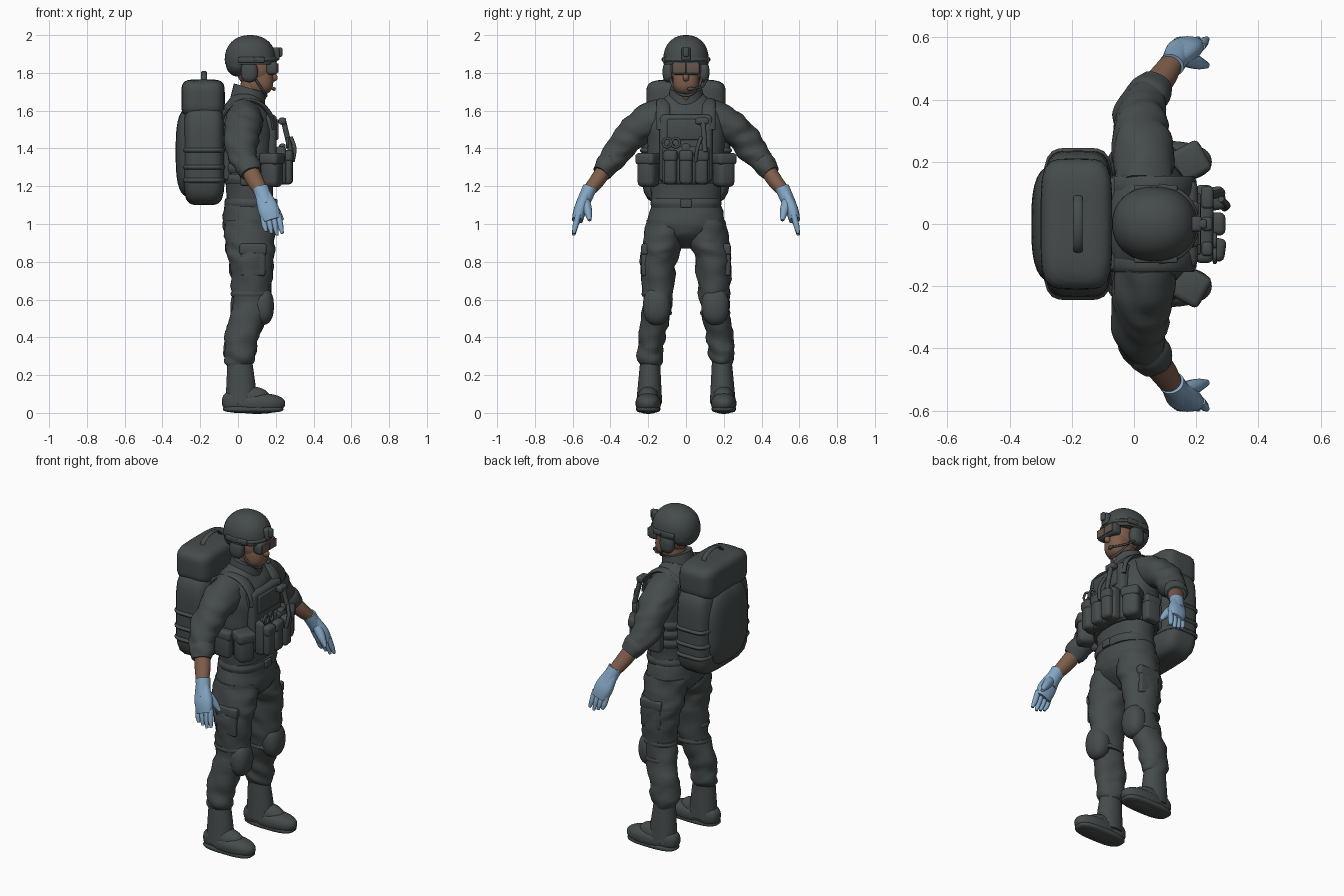
import bpy, bmesh, math
from mathutils import Vector, Matrix, noise

if "Cube" in bpy.data.objects:
    bpy.data.objects.remove(bpy.data.objects["Cube"], do_unlink=True)

X, Y, Z = Matrix.Identity(3)
SIDES = (("left", 1), ("right", -1))
parts = []


def material(name, rgb):
    mat = bpy.data.materials.new(name)
    mat.use_nodes = True
    mat.diffuse_color = (*rgb, 1)
    shader = mat.node_tree.nodes["Principled BSDF"]
    shader.inputs["Base Color"].default_value = (*rgb, 1)
    shader.inputs["Roughness"].default_value = 0.8
    return mat


FABRIC = material("dark grey fabric", (.06, .07, .07))
SKIN = material("brown skin", (.21, .11, .07))
GLOVE = material("pale blue glove", (.23, .38, .55))
LENS = material("tinted lens", (.13, .09, .07))


def finish(name, bm, mat, side):
    bmesh.ops.scale(bm, vec=(1, side, 1), verts=bm.verts)
    bmesh.ops.recalc_face_normals(bm, faces=bm.faces)
    mesh = bpy.data.meshes.new(name)
    bm.to_mesh(mesh)
    bm.free()
    mesh.materials.append(mat)
    obj = bpy.data.objects.new(name, mesh)
    bpy.context.collection.objects.link(obj)
    parts.append(obj)


def spline(rows, steps):
    """Catmull-Rom interpolation of rows of numbers."""
    rows = [Vector(row) for row in rows]
    padded = [rows[0], *rows, rows[-1]]
    smooth = []
    for a, b, c, d in zip(padded, padded[1:], padded[2:], padded[3:]):
        for i in range(steps):
            t = i / steps
            smooth.append(b + t / 2 * ((c - a) + t * (a * 2 - b * 5 + c * 4 - d)
                                       + t * t * (b * 3 - a - c * 3 + d)))
    return smooth + [rows[-1]]


def loft(name, mat, rings, squash=1, side=1, axis=None, ref=X, power=2, folds=0, sides=32):
    """Skin rings of (x, y, z, radius along ref); squash scales the other radius."""
    rows = spline(rings, 6)
    centres = [row.xyz for row in rows]
    bm = bmesh.new()
    loops = []
    for i, (centre, row) in enumerate(zip(centres, rows)):
        following = centres[min(i + 1, len(rows) - 1)]
        previous = centres[max(i - 1, 0)]
        tangent = (axis or following - previous).normalized()
        u = (ref - tangent * ref.dot(tangent)).normalized()
        v = tangent.cross(u) * squash
        loop = []
        for k in range(sides):
            c, s = math.cos(math.tau * k / sides), math.sin(math.tau * k / sides)
            reach = row.w / (abs(c) ** power + abs(s) ** power) ** (1 / power)
            offset = (u * c + v * s) * reach
            co = centre + offset
            if folds:
                crease = Vector((co.x * 9, co.y * 9, co.z * 24 + co.x * 8 + side))
                co += offset.normalized() * folds * noise.noise(crease)
            loop.append(bm.verts.new(co))
        loops.append(loop)
    for lower, upper in zip(loops, loops[1:]):
        for k in range(sides):
            m = (k + 1) % sides
            bm.faces.new((lower[k], lower[m], upper[m], upper[k]))
    bm.faces.new(loops[0])
    bm.faces.new(loops[-1])
    finish(name, bm, mat, side)


def band(name, at, radius, squash, height, side=1, power=2):
    """A strap bulging slightly around a trunk or limb."""
    x, y, z = at
    rings = [(x, y, z - height / 2, radius), (x, y, z, radius * 1.04), (x, y, z + height / 2, radius)]
    loft(name, FABRIC, rings, squash, side, Z, power=power, sides=48)


def tube(name, points, radius, squash=1, side=1, ref=X):
    loft(name, FABRIC, [(*p, radius) for p in points], squash, side, ref=ref, sides=12)


def arc(centre, across, up, turn=math.pi, count=8):
    angles = [turn * k / count for k in range(count + 1)]
    return [Vector(centre) + Vector(across) * math.cos(a) + Vector(up) * math.sin(a) for a in angles]


def box(name, mat, at, size, side=1, tilt=0):
    bm = bmesh.new()
    bmesh.ops.create_cube(bm, size=1)
    bmesh.ops.scale(bm, vec=size, verts=bm.verts)
    bmesh.ops.bevel(bm, geom=bm.edges[:], offset=min(size) * .3, segments=3, profile=.5, affect='EDGES')
    bmesh.ops.rotate(bm, matrix=Matrix.Rotation(tilt, 3, 'Z'), verts=bm.verts)
    bmesh.ops.translate(bm, vec=at, verts=bm.verts)
    finish(name, bm, mat, side)


def puff(name, mat, at, radii, side=1, power=2, floor=-1):
    """Superellipsoid, flattened below the floor fraction of its height."""
    bm = bmesh.new()
    bmesh.ops.create_uvsphere(bm, u_segments=40, v_segments=24, radius=1)
    for vert in bm.verts:
        vert.co /= sum(abs(c) ** power for c in vert.co) ** (1 / power)
        vert.co.z = max(vert.co.z, floor)
    bmesh.ops.scale(bm, vec=radii, verts=bm.verts)
    bmesh.ops.translate(bm, vec=at, verts=bm.verts)
    finish(name, bm, mat, side)


def pouch(name, at, size, side=1, tilt=0):
    """Bag with an overhanging flap."""
    depth, width, height = size
    box(name, FABRIC, at, size, side, tilt)
    lid_at = Vector(at) + Z * height / 3
    box(name + "_flap", FABRIC, lid_at, (depth * 1.1, width * 1.1, height * .35), side, tilt)


# Torso, collar and neck
loft("jacket", FABRIC, [(.06, 0, 1.1, .12), (.06, 0, 1.3, .13), (.05, 0, 1.5, .14), (.04, 0, 1.6, .125),
     (.04, 0, 1.69, .06)], squash=1.5, axis=Z, power=2.3, folds=.008, sides=48)
loft("collar", FABRIC, [(.05, 0, 1.62, .1), (.06, 0, 1.72, .085)], axis=X * .3 + Z)
loft("neck", SKIN, [(.06, 0, 1.6, .06), (.08, 0, 1.8, .06)], axis=Z)
puff("throat", SKIN, (.125, 0, 1.675), (.025, .02, .025))

# Head
puff("skull", SKIN, (.09, 0, 1.82), (.1, .08, .1))
puff("jaw", SKIN, (.11, 0, 1.76), (.077, .07, .078), power=2.6)
puff("nose", SKIN, (.19, 0, 1.775), (.02, .017, .02))

# Helmet, goggles and headset
puff("helmet", FABRIC, (.065, 0, 1.87), (.135, .12, .13), power=2.2, floor=-.2)
puff("helmet_nape", FABRIC, (0, 0, 1.85), (.065, .1, .07))
tube("helmet_rim", arc((.08, 0, 1.87), Y * .12, X * .12), .01, ref=Z)
box("helmet_mount", FABRIC, (.2, 0, 1.9), (.04, .05, .07))
box("mount_clip", FABRIC, (.22, 0, 1.91), (.03, .03, .05))
box("goggle_frame", FABRIC, (.18, 0, 1.825), (.06, .15, .07))
band("goggle_strap", (.068, 0, 1.87), .134, .9, .03)
tube("chin_strap", arc((.07, 0, 1.8), Y * .085, (.08, 0, -.12)), .007)
tube("microphone_boom", [(.06, .11, 1.78), (.13, .09, 1.73), (.19, .03, 1.715)], .006)
puff("microphone", FABRIC, (.19, .025, 1.715), (.01, .02, .01))
for word, side in SIDES:
    box(word + "_lens", LENS, (.209, .035, 1.826), (.009, .064, .05), side)
    box(word + "_helmet_rail", FABRIC, (.07, .115, 1.87), (.14, .02, .03), side)
    puff(word + "_ear_cup", FABRIC, (.06, .094, 1.805), (.045, .03, .055), side, power=2.5)

# Armour vest and belt
box("vest_front", FABRIC, (.165, 0, 1.4), (.08, .28, .36))
box("vest_chest_panel", FABRIC, (.2, 0, 1.5), (.03, .2, .11))
box("vest_back", FABRIC, (-.065, 0, 1.42), (.06, .3, .38))
for row in range(3):
    band("waist_band", (.06, 0, 1.24 + row * .055), .14, 1.4, .05, power=2.5)
band("belt", (.065, 0, 1.11), .132, 1.37, .05, power=2.4)
box("belt_buckle", FABRIC, (.2, 0, 1.11), (.02, .06, .045))

# Pouches and chest tools
box("pouch_backing", FABRIC, (.225, 0, 1.31), (.06, .25, .2))
for column in (-1, 0, 1):
    y = column * .08
    pouch("magazine_pouch", (.25, y, 1.3), (.08, .068, .18), tilt=column * .15)
    box("magazine_top", FABRIC, (.235, y, 1.4), (.035, .045, .05))
for word, side in SIDES:
    pouch(word + "_side_pouch", (.18, .2, 1.285), (.1, .1, .18), side, tilt=.5)
    pouch(word + "_hip_pouch", (.06, .22, 1.28), (.1, .055, .16), side)
    tube(word + "_vest_strap", arc((.05, .12, 1.5), X * .14, Z * .155), .035, .35, side, ref=Y)
tube("radio_antenna", [(.28, .1, 1.38), (.24, .09, 1.55)], .014)
box("radio_head", FABRIC, (.235, .085, 1.545), (.04, .07, .035))
tube("tool_handle", [(.29, .05, 1.33), (.3, .06, 1.4), (.28, .08, 1.46)], .01)
for y in (-.1, -.055):
    tube("shears_ring", arc((.26, y, 1.43), Y * .022, Z * .024, math.tau), .007)

# Backpack
puff("backpack", FABRIC, (-.18, 0, 1.37), (.11, .235, .27), power=5)
puff("backpack_rear", FABRIC, (-.24, 0, 1.38), (.09, .19, .24), power=3)
puff("backpack_lid", FABRIC, (-.185, 0, 1.665), (.115, .21, .1), power=5)
for z in (1.23, 1.3, 1.39):
    band("pack_band", (-.18, 0, z), .11, 2.14, .025, power=5)
tube("pack_handle", arc((-.18, 0, 1.75), Y * .09, Z * .055), .015, .4)

# Trousers seat
loft("trouser_seat", FABRIC, [(.06, 0, 1.13, .125), (.06, 0, 1, .145), (.06, 0, .93, .11), (.06, 0, .87, .03)],
     squash=1.4, axis=Z, power=2.2, folds=.008, sides=48)

for word, side in SIDES:
    # Leg with pocket and knee pad
    loft(word + "_trouser_leg", FABRIC, [(.06, .1, 1.02, .13), (.065, .125, .89, .13), (.07, .145, .8, .118),
         (.07, .15, .6, .1), (.02, .18, .4, .09), (.01, .19, .29, .083), (.01, .19, .25, .065)],
         .8, side, Z, folds=.016)
    pouch(word + "_thigh_pocket", (.08, .215, .81), (.13, .04, .17), side)
    puff(word + "_knee_pad", FABRIC, (.13, .155, .565), (.06, .073, .1), side, power=2.3)
    for z in (.53, .63):
        band(word + "_knee_strap", (.065, .155, z), .1, .77, .025, side)

    # Boot
    loft(word + "_boot_shaft", FABRIC, [(.01, .19, .27, .066), (.02, .195, .05, .086)], .8, side, Z)
    puff(word + "_boot_heel", FABRIC, (0, .195, .06), (.085, .058, .06), side, power=2.5)
    puff(word + "_boot_instep", FABRIC, (.07, .2, .08), (.1, .056, .06), side)
    puff(word + "_boot_toe", FABRIC, (.1, .2, .05), (.15, .067, .055), side, power=2.3)
    puff(word + "_boot_sole", FABRIC, (.08, .2, .02), (.16, .064, .02), side, power=3)
    for row in range(5):
        eyelets = Vector((.062 - row * .005, .19, .12 + row * .028))
        tube(word + "_boot_lace", arc(eyelets, Y * .035, X * .03), .006, side=side, ref=Z)

    # Sleeve with rolled cuff
    loft(word + "_sleeve", FABRIC, [(.03, .12, 1.58, .09), (.03, .22, 1.53, .1), (.02, .3, 1.46, .09),
         (.02, .37, 1.37, .08), (.06, .44, 1.28, .055)], .9, side, folds=.014)
    loft(word + "_rolled_cuff", FABRIC, [(.03, .4, 1.34, .06), (.05, .42, 1.31, .07), (.07, .45, 1.27, .055)],
         .88, side, folds=.006)

    # Forearm and gloved hand
    loft(word + "_forearm", SKIN, [(.05, .42, 1.31, .045), (.09, .47, 1.23, .045), (.13, .53, 1.16, .034)],
         .9, side)
    loft(word + "_glove_cuff", GLOVE, [(.12, .51, 1.19, .042), (.15, .55, 1.1, .04)], .9, side)
    loft(word + "_palm", GLOVE, [(.13, .53, 1.16, .04), (.16, .56, 1.08, .055), (.18, .575, 1.02, .048)],
         .6, side, power=2.4)
    for digit in range(4):
        x = .215 - digit * .028
        tip = .94 + abs(digit - 1) * .01
        loft(word + "_finger", GLOVE, [(x, .57, 1.05, .015), (x + .01, .585, .99, .015), (x + .02, .595, tip, .008)],
             side=side, sides=12)
    loft(word + "_thumb", GLOVE, [(.15, .54, 1.13, .03), (.2, .52, 1.07, .023), (.235, .51, 1.02, .01)],
         side=side, sides=12)

# Smooth shading with sharp creases kept
bpy.ops.object.select_all(action='DESELECT')
for obj in parts:
    obj.select_set(True)
bpy.context.view_layer.objects.active = parts[0]
bpy.ops.object.shade_smooth_by_angle(angle=math.radians(45))
